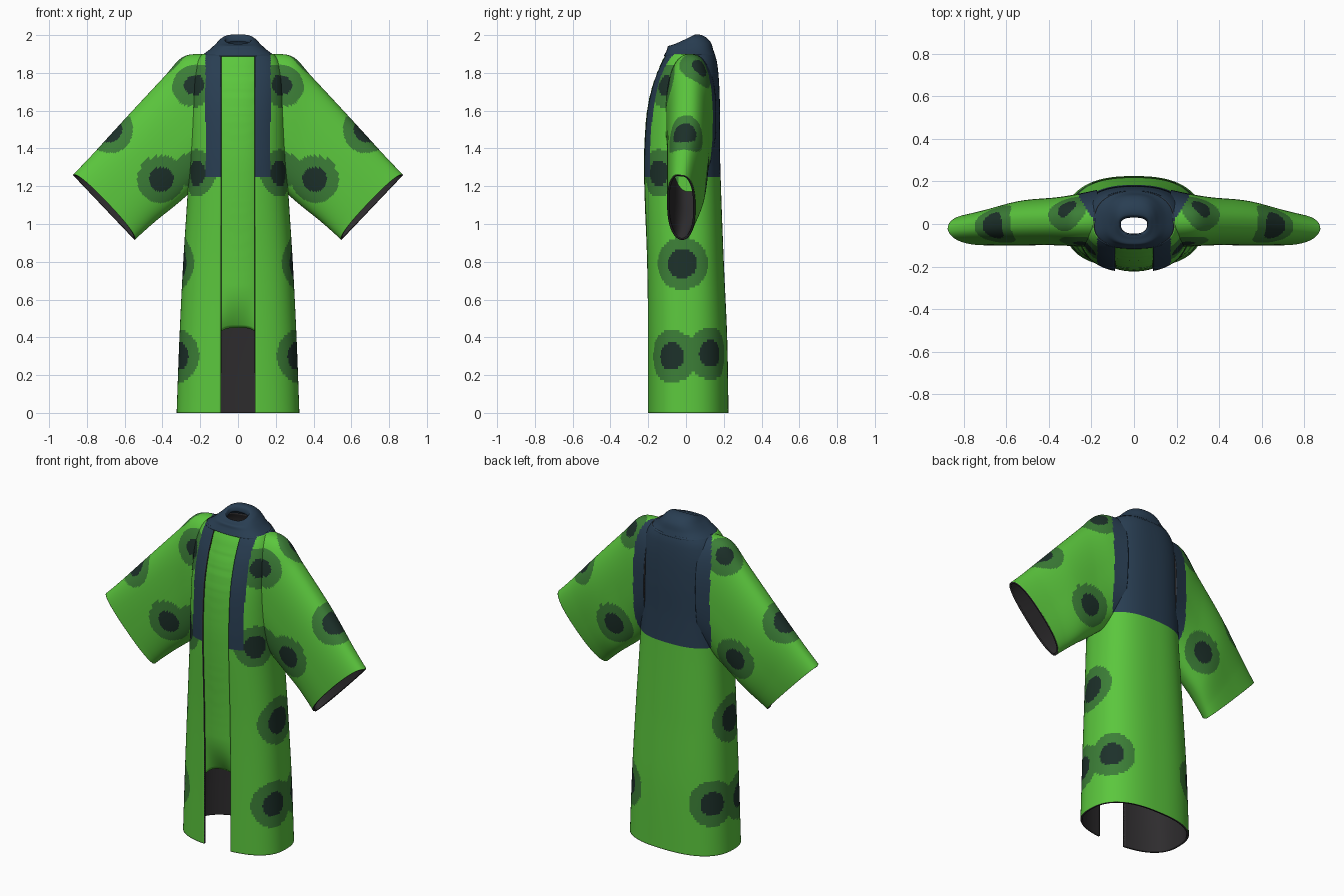
import bpy, math
from mathutils import Vector

if "Cube" in bpy.data.objects:
    bpy.data.objects.remove(bpy.data.objects["Cube"])

def material(name, rgb):
    m = bpy.data.materials.new(name)
    m.diffuse_color = (*rgb, 1)
    m.use_nodes = True
    m.node_tree.nodes["Principled BSDF"].inputs["Base Color"].default_value = m.diffuse_color
    return m

MATS = [material("green cloth", (0.105, 0.57, 0.047)),
        material("spot ring", (0.045, 0.21, 0.038)),
        material("spot centre", (0.012, 0.03, 0.023)),
        material("navy trim", (0.022, 0.048, 0.085)),
        material("dark lining", (0.027, 0.025, 0.027))]
GREEN, RING, SPOT, NAVY, LINING = range(5)

# spots, mirrored in x: centre, inner radius, outer radius
SPOTS = [((0.24, -0.13, 1.74), 0.062, 0.122), ((0.66, -0.01, 1.48), 0.068, 0.125),
         ((0.405, -0.10, 1.235), 0.066, 0.128), ((0.41, 0.11, 1.23), 0.064, 0.125),
         ((0.225, -0.15, 1.27), 0.068, 0.125), ((0.32, 0.08, 1.83), 0.052, 0.115),
         ((0.29, -0.02, 0.79), 0.078, 0.14), ((0.31, -0.08, 0.30), 0.073, 0.14),
         ((0.285, 0.14, 0.315), 0.073, 0.14)]

def paint(c):
    """Colour of the cloth at a point: navy yoke and lapels, spots, else green."""
    x, y, z = abs(c.x), c.y, c.z
    if z > 1.25:
        if y > 0 and x < 0.18 + 0.08 * min(1, y / 0.13) and (y > 0.1 or z > 1.8):
            return NAVY
        if y <= 0 and x < 0.172 and (y < -0.1 or z > 1.85):
            return NAVY
    p, colour = Vector((x, y, z)), GREEN
    for q, r, outer in SPOTS:
        d = (p - Vector(q)).length
        if d < r:
            return SPOT
        if d < outer:
            colour = RING
    return colour

def smooth_rows(keys, step):
    """Catmull-Rom rows through the key rows."""
    out = []
    for i in range(len(keys) - 1):
        a, b, c, d = (keys[max(0, min(len(keys) - 1, k))] for k in range(i - 1, i + 3))
        n = max(2, round(math.dist(b, c) / step))
        for k in range(n):
            t = k / n
            out.append([0.5 * (2 * q + (r - p) * t + (2*p - 5*q + 4*r - s) * t*t
                               + (3*q - p - 3*r + s) * t**3)
                        for p, q, r, s in zip(a, b, c, d)])
    return out + [list(keys[-1])]

def power(v, n):
    return math.copysign(abs(v) ** (2 / n), v)

def cloth(name, rows, closed, colour, mirror=False, thick=0.012):
    """Sheet from rows of points, coloured by rule, with a dark lining inside."""
    w = len(rows[0])
    verts = [p for r in rows for p in r]
    faces = [(i*w + j, i*w + (j+1) % w, (i+1)*w + (j+1) % w, (i+1)*w + j)
             for i in range(len(rows) - 1) for j in range(w if closed else w - 1)]
    me = bpy.data.meshes.new(name)
    me.from_pydata(verts, [], faces)
    ob = bpy.data.objects.new(name, me)
    bpy.context.collection.objects.link(ob)
    for m in MATS:
        me.materials.append(m)
    for f in me.polygons:
        f.material_index = colour(f.center)
        f.use_smooth = True
    if mirror:
        mod = ob.modifiers.new("mirror", 'MIRROR')
        mod.use_mirror_merge = False
    mod = ob.modifiers.new("lining", 'SOLIDIFY')
    mod.thickness, mod.offset = thick, -1
    mod.material_offset = 10 if name != "collar" else 0
    mod.material_offset_rim = mod.material_offset
    bpy.context.view_layer.objects.active = ob
    ob.select_set(True)
    bpy.ops.object.shade_smooth_by_angle(angle=math.radians(50))
    ob.select_set(False)
    return ob

N = 2.5     # squareness of the body section
GAP = 0.09  # half width of the front opening

def body_ring(row, gap, count):
    z, a, f, b, tilt = row
    t0 = math.asin((gap / a) ** (N / 2)) if gap else 0
    ring = []
    for k in range(count):
        t = t0 + (2 * math.pi - 2 * t0) * k / (count - 1 if gap else count)
        y = -power(math.cos(t), N)
        y *= f if y < 0 else b
        ring.append((a * power(math.sin(t), N), y, z + tilt * y))
    return ring

# robe body: z, half width, front depth, back depth, tilt
BODY = [(0, .325, .205, .225, 0), (.4, .31, .205, .218, 0), (.8, .29, .21, .2, 0),
        (1.2, .265, .225, .185, 0), (1.4, .26, .225, .18, 0), (1.6, .255, .21, .18, 0),
        (1.75, .25, .175, .175, 0), (1.85, .225, .135, .165, 0), (1.9, .19, .11, .152, 0)]
body = smooth_rows(BODY, 0.0125)
cloth("robe_body", [body_ring(r, GAP, 160) for r in body], False, paint)

# navy collar closing the neck
COLLAR = [(1.89, .197, .117, .156, 0), (1.92, .155, .102, .145, 0), (1.95, .12, .095, .13, .1),
          (1.97, .095, .075, .09, .3), (1.979, .07, .052, .04, .5), (1.95, .062, .045, .03, .5)]
cloth("collar", [body_ring(r, 0, 64) for r in smooth_rows(COLLAR, 0.012)],
      True, lambda c: NAVY, thick=0.006)

# panel behind the front opening, its hem curling inward
def panel_point(u, v):
    x = 0.112 * u
    low = 0.45 - 0.05 * u ** 4
    z = low + (1.9 - low) * v
    r = min(body, key=lambda q: abs(q[0] - z))
    front = r[2] * (1 - (abs(x) / r[1]) ** N) ** (1 / N)
    curl = max(0, (0.68 - z) / 0.23) ** 2 * 0.07 * (1 - u * u)
    return (x, -front + 0.004 + 0.012 * u * u + curl, z)

cloth("inner_panel", [[panel_point(j / 8 - 1, i / 90) for j in range(17)] for i in range(91)],
      False, lambda c: GREEN, thick=0.008)

# wide sleeves: top x, top z, bottom x, bottom z, front y, back y
SLEEVE = [(.17, 1.9, .18, 1.24, -.11, .16), (.29, 1.885, .25, 1.17, -.105, .14),
          (.4, 1.77, .33, 1.1, -.1, .125), (.6, 1.555, .43, 1.02, -.1, .11),
          (.78, 1.358, .51, .95, -.1, .07), (.875, 1.26, .547, .915, -.1, .05)]

def sleeve_ring(row, count=140):
    tx, tz, bx, bz, f, b = row
    ring = []
    for k in range(count):
        t = 2 * math.pi * k / count
        h = 0.5 + 0.5 * power(math.sin(t), 2.4)
        c = power(math.cos(t), 2.4)
        # the front edge of the cuff is cut back a little
        cut = 0.022 * max(0, -c) * max(0, (tx - .78) / .095)
        ring.append((bx + (tx - bx) * h - cut, (f + b) / 2 + (b - f) / 2 * c,
                     bz + (tz - bz) * h + cut))
    return ring

cloth("sleeves", [sleeve_ring(r) for r in smooth_rows(SLEEVE, 0.0105)], True, paint, mirror=True)
